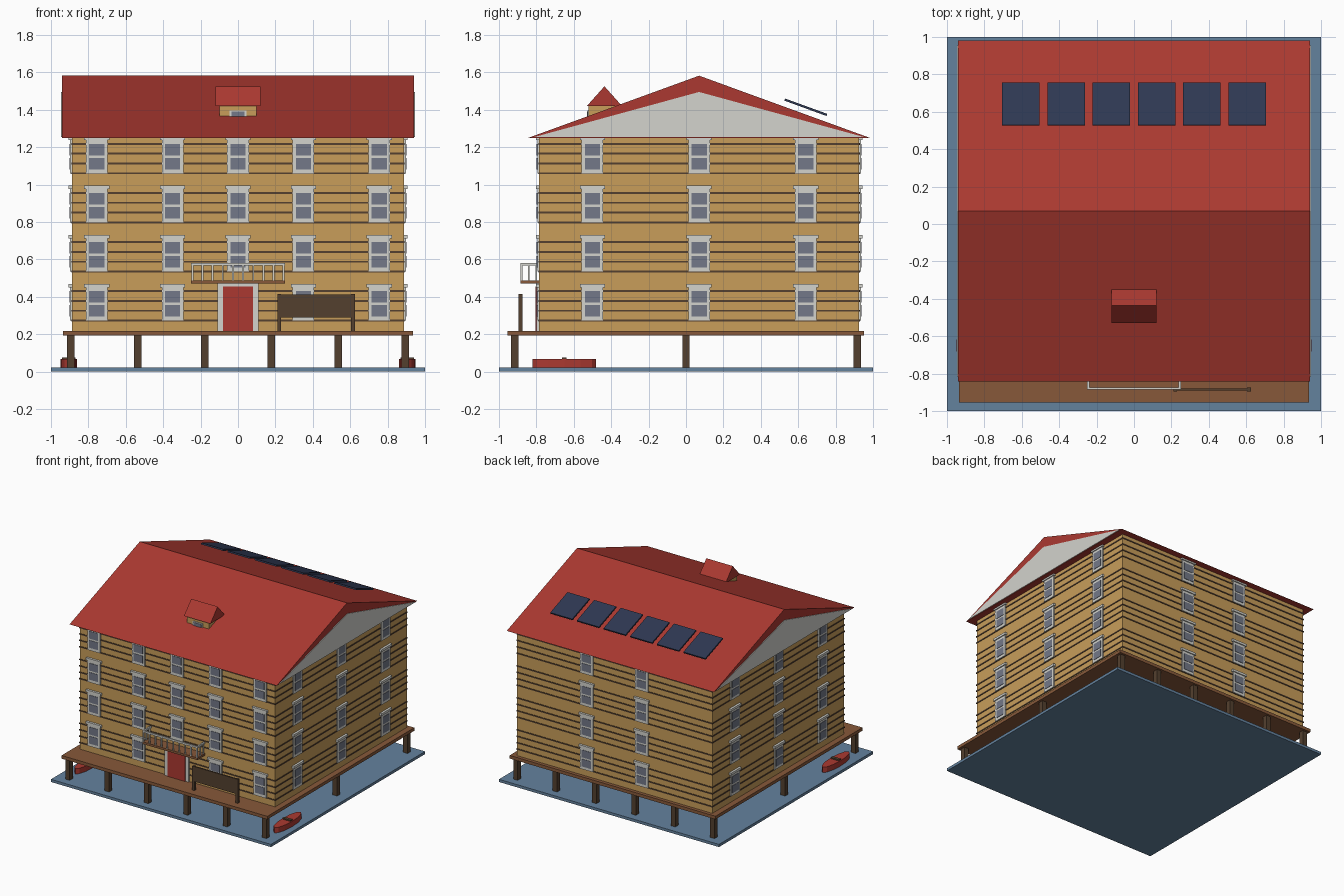
import bpy, bmesh, math
from mathutils import Matrix, Vector

if "Cube" in bpy.data.objects:
    bpy.data.objects.remove(bpy.data.objects["Cube"])

def srgb(h):
    c = [int(h[i:i + 2], 16) / 255 for i in (0, 2, 4)]
    return [v / 12.92 if v <= 0.04045 else ((v + 0.055) / 1.055) ** 2.4 for v in c] + [1]

def material(name, h):
    m = bpy.data.materials.new(name)
    m.diffuse_color = srgb(h)
    m.use_nodes = True
    m.node_tree.nodes["Principled BSDF"].inputs["Base Color"].default_value = m.diffuse_color
    return m

WATER = material("water blue", "64829E")
DECK = material("deck brown", "87593A")
DARK = material("dark timber", "54402F")
TAN = material("tan siding", "C89D5A")
RED = material("roof red", "AB3931")
TRIM = material("pale trim", "D3D3CD")
GLASS = material("window glass", "737888")
PANEL = material("solar blue", "2E3852")

def finish(name, bm, mat):
    bmesh.ops.recalc_face_normals(bm, faces=bm.faces)
    me = bpy.data.meshes.new(name)
    bm.to_mesh(me)
    bm.free()
    me.materials.append(mat)
    ob = bpy.data.objects.new(name, me)
    bpy.context.collection.objects.link(ob)
    return ob

def boxes(name, mat, items):
    """One object from boxes given as (x0, x1, y0, y1, z0, z1)."""
    bm = bmesh.new()
    for x0, x1, y0, y1, z0, z1 in items:
        centre = Vector(((x0 + x1) / 2, (y0 + y1) / 2, (z0 + z1) / 2))
        scale = Matrix.Diagonal((abs(x1 - x0), abs(y1 - y0), abs(z1 - z0), 1))
        bmesh.ops.create_cube(bm, size=1, matrix=Matrix.Translation(centre) @ scale)
    return finish(name, bm, mat)

def prism(name, mat, profile, x0, x1):
    """Extrude a (y, z) profile along x."""
    bm = bmesh.new()
    face = bm.faces.new([bm.verts.new((x0, y, z)) for y, z in profile])
    ext = bmesh.ops.extrude_face_region(bm, geom=[face])
    bmesh.ops.translate(bm, vec=(x1 - x0, 0, 0),
                        verts=[v for v in ext["geom"] if isinstance(v, bmesh.types.BMVert)])
    return finish(name, bm, mat)

# water, deck and piles
boxes("water", WATER, [(-1, 1, -1, 1, 0, 0.022)])
boxes("deck", DECK, [(-0.935, 0.935, -0.955, 0.953, 0.192, 0.218)])
boxes("deck_piles", DARK, [(x - 0.02, x + 0.02, y - 0.02, y + 0.02, 0.02, 0.195)
                           for x in (-0.895, -0.537, -0.179, 0.179, 0.537, 0.895)
                           for y in (-0.915, 0, 0.915)])

# house body with board lines, four per storey
HX, Y0, Y1, Z0, STOREY = 0.887, -0.785, 0.925, 0.218, 0.2625
boxes("house_walls", TAN, [(-HX, HX, Y0, Y1, Z0, 1.26)])
E = 0.004
boxes("siding_lines", DARK, [(-HX - E, HX + E, Y0 - E, Y1 + E, z - 0.005, z + 0.005)
                             for s in range(4) for k in range(1, 5)
                             for z in [Z0 + 0.002 + STOREY * (s + k / 5)]])

# windows on every wall
def on_wall(side, u, width, out, z0, z1):
    a, b = u - width / 2, u + width / 2
    return {"front": (a, b, Y0 - out, Y0 + 0.01, z0, z1),
            "back": (a, b, Y1 - 0.01, Y1 + out, z0, z1),
            "right": (HX - 0.01, HX + out, a, b, z0, z1),
            "left": (-HX - out, -HX + 0.01, a, b, z0, z1)}[side]

columns = {"front": (-0.755, -0.35, 0, 0.35, 0.755), "back": (-0.25, 0.25),
           "right": (-0.5, 0.07, 0.64), "left": (-0.5, 0.07, 0.64)}
for side, cols in columns.items():
    frames, panes = [], []
    for u in cols:
        for s in range(4):
            if side == "front" and u == 0 and s == 0:
                continue                      # the door is here
            z = 0.272 + STOREY * s
            frames.append(on_wall(side, u, 0.115, 0.010, z, z + 0.18))
            frames.append(on_wall(side, u, 0.135, 0.018, z + 0.178, z + 0.197))
            panes.append(on_wall(side, u, 0.082, 0.013, z + 0.022, z + 0.083))
            panes.append(on_wall(side, u, 0.082, 0.013, z + 0.097, z + 0.158))
    boxes(side + "_window_frames", TRIM, frames)
    boxes(side + "_window_panes", GLASS, panes)

# front door
boxes("door_frame", TRIM, [on_wall("front", 0, 0.22, 0.014, Z0, 0.472)])
boxes("door", RED, [on_wall("front", 0, 0.16, 0.019, Z0, 0.455)])

# balcony with railing
boxes("balcony_floor", DECK, [(-0.25, 0.25, -0.885, Y0, 0.47, 0.488)])
rails = [(-0.25, 0.25, -0.885, -0.873, 0.566, 0.58)]
for sx in (-1, 1):
    rails.append((sx * 0.238, sx * 0.25, -0.885, Y0, 0.566, 0.58))
    rails += [(sx * 0.239, sx * 0.249, y - 0.004, y + 0.004, 0.485, 0.57) for y in (-0.84, -0.80)]
for i in range(10):
    x = -0.244 + 0.488 * i / 9
    rails.append((x - 0.005, x + 0.005, -0.884, -0.874, 0.485, 0.57))
boxes("balcony_railing", TRIM, rails)

# blank sign board on two posts
boxes("sign_board", DARK, [(0.215, 0.62, -0.891, -0.879, 0.29, 0.413)])
boxes("sign_posts", DARK, [(x - 0.01, x + 0.01, -0.895, -0.875, 0.21, 0.415) for x in (0.22, 0.615)])

# main roof and gable plates
prism("roof", RED, [(-0.842, 1.25), (0.982, 1.25), (0.07, 1.582)], -0.942, 0.942)
for side, s in (("left", -1), ("right", 1)):
    prism(side + "_gable", TRIM, [(-0.815, 1.253), (0.955, 1.253), (0.07, 1.495)], s * 0.93, s * 0.947)

# dormer
boxes("dormer_walls", TAN, [(-0.1, 0.1, -0.52, -0.36, 1.34, 1.425)])
prism("dormer_roof", RED, [(-0.53, 1.42), (-0.342, 1.42), (-0.436, 1.525)], -0.12, 0.12)
boxes("dormer_window_frame", TRIM, [(-0.045, 0.045, -0.526, -0.515, 1.35, 1.397)])
boxes("dormer_window_pane", GLASS, [(-0.035, 0.035, -0.529, -0.515, 1.35, 1.39)])

# solar panels, parallel to the back slope
tilt = -math.atan2(0.332, 0.912)
bm = bmesh.new()
for i in range(6):
    m = (Matrix.Translation((-0.605 + 0.242 * i, 0.641, 1.413)) @ Matrix.Rotation(tilt, 4, "X")
         @ Matrix.Diagonal((0.2, 0.24, 0.012, 1)))
    bmesh.ops.create_cube(bm, size=1, matrix=m)
finish("solar_panels", bm, PANEL)

# rowing boats, one on each side
for side, s in (("left", -1), ("right", 1)):
    bm = bmesh.new()
    bmesh.ops.create_cone(bm, cap_ends=True, segments=12, radius1=0.5, radius2=0.5, depth=1,
                          matrix=Matrix.Translation((s * 0.905, -0.65, 0.043))
                          @ Matrix.Diagonal((0.09, 0.34, 0.046, 1)))
    finish(side + "_boat_hull", bm, RED)
    boxes(side + "_boat_seat", DARK, [(s * 0.868, s * 0.942, -0.664, -0.638, 0.06, 0.076)])
